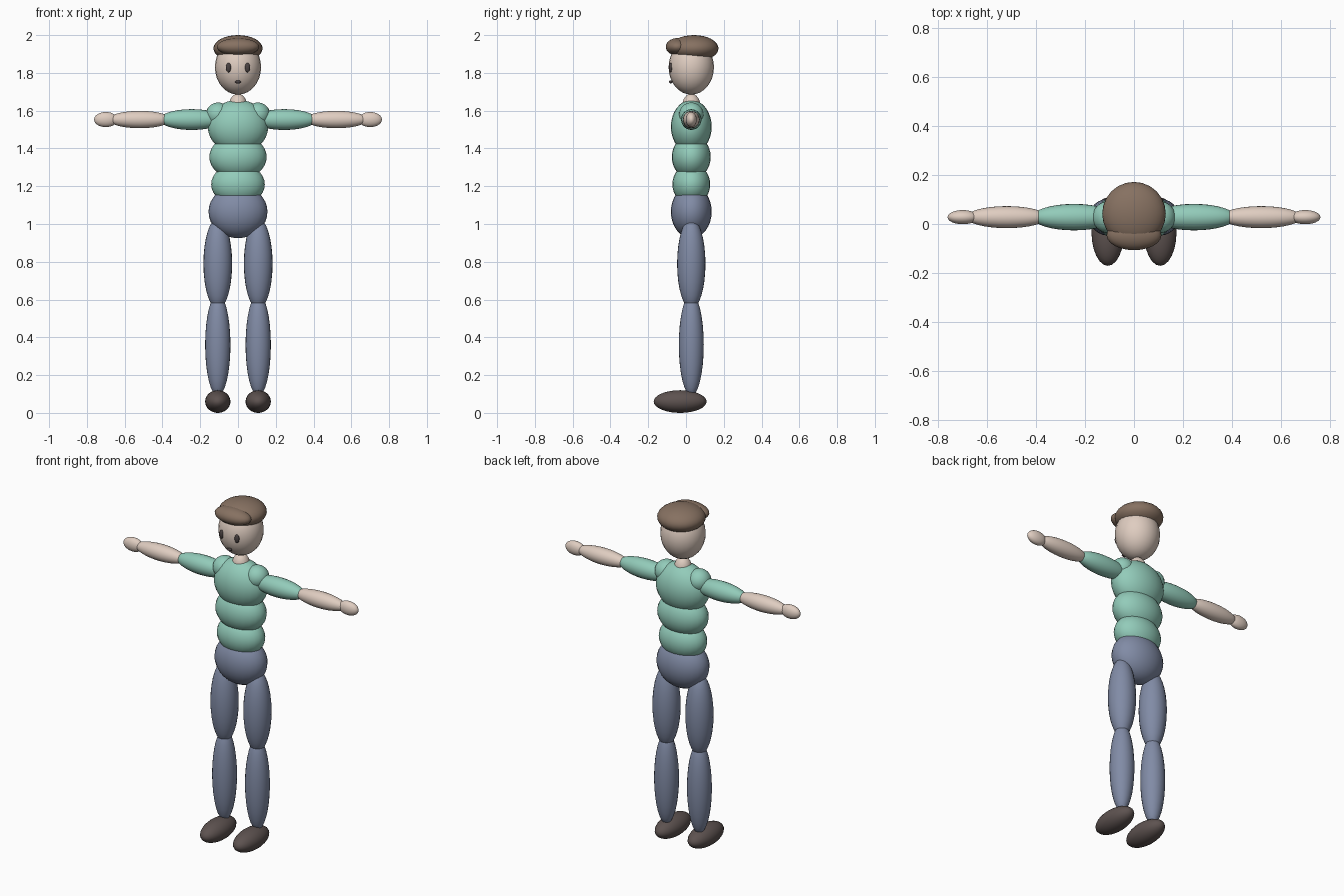
import bpy

if "Cube" in bpy.data.objects:
    bpy.data.objects.remove(bpy.data.objects["Cube"])


def mat(name, rgb):
    m = bpy.data.materials.new(name)
    m.diffuse_color = (*rgb, 1)
    m.use_nodes = True
    m.node_tree.nodes["Principled BSDF"].inputs["Base Color"].default_value = m.diffuse_color
    return m


skin = mat("skin", (0.74, 0.61, 0.53))
shirt = mat("green_shirt", (0.29, 0.60, 0.49))
denim = mat("blue_trousers", (0.22, 0.26, 0.38))
brown = mat("brown_hair", (0.24, 0.165, 0.12))
leather = mat("dark_shoe", (0.11, 0.085, 0.08))
dark = mat("dark_eye", (0.07, 0.055, 0.055))

CY = 0.028  # depth of the body axis


def ball(name, loc, radii, material, along_x=False):
    """Smooth ellipsoid; along_x puts its poles on the x axis."""
    rot = (0, 1.5707963, 0) if along_x else (0, 0, 0)
    bpy.ops.mesh.primitive_uv_sphere_add(segments=24, ring_count=16, radius=1,
                                         location=loc, rotation=rot)
    ob = bpy.context.object
    ob.name = name
    ob.scale = (radii[2], radii[1], radii[0]) if along_x else radii
    bpy.ops.object.transform_apply(location=False, rotation=True, scale=True)
    ob.data.materials.append(material)
    bpy.ops.object.shade_smooth()
    return ob


def pair(name, loc, radii, material, along_x=False):
    for side, s in (("right", -1), ("left", 1)):
        ball(f"{side}_{name}", (s * loc[0], loc[1], loc[2]), radii, material, along_x)


# Head, hair and face
ball("head", (0, CY, 1.83), (0.122, 0.12, 0.145), skin)
ball("hair_cap", (0, 0.042, 1.93), (0.13, 0.13, 0.07), brown)
ball("hair_fringe", (0, -0.046, 1.938), (0.112, 0.061, 0.046), brown)
pair("eye", (0.05, -0.081, 1.828), (0.014, 0.01, 0.025), dark)
ball("mouth", (0, -0.081, 1.752), (0.016, 0.009, 0.008), dark)
ball("neck", (0, CY, 1.625), (0.048, 0.048, 0.065), skin)

# Torso
ball("chest", (0, CY, 1.515), (0.16, 0.108, 0.142), shirt)
ball("abdomen", (0, CY, 1.355), (0.152, 0.103, 0.118), shirt)
ball("waist", (0, CY, 1.21), (0.142, 0.1, 0.11), shirt)
ball("pelvis", (0, CY, 1.065), (0.156, 0.108, 0.14), denim)

# Arms stretched sideways
pair("shoulder", (0.105, CY, 1.58), (0.065, 0.065, 0.063), shirt)
pair("upper_arm", (0.245, CY, 1.553), (0.17, 0.054, 0.055), shirt, True)
pair("forearm", (0.52, CY, 1.553), (0.165, 0.045, 0.046), skin, True)
pair("hand", (0.70, CY, 1.553), (0.062, 0.029, 0.04), skin, True)

# Legs and shoes
pair("thigh", (0.107, CY, 0.79), (0.076, 0.075, 0.24), denim)
pair("shin", (0.107, CY, 0.36), (0.067, 0.066, 0.27), denim)
pair("shoe", (0.107, -0.031, 0.06), (0.067, 0.14, 0.06), leather)
